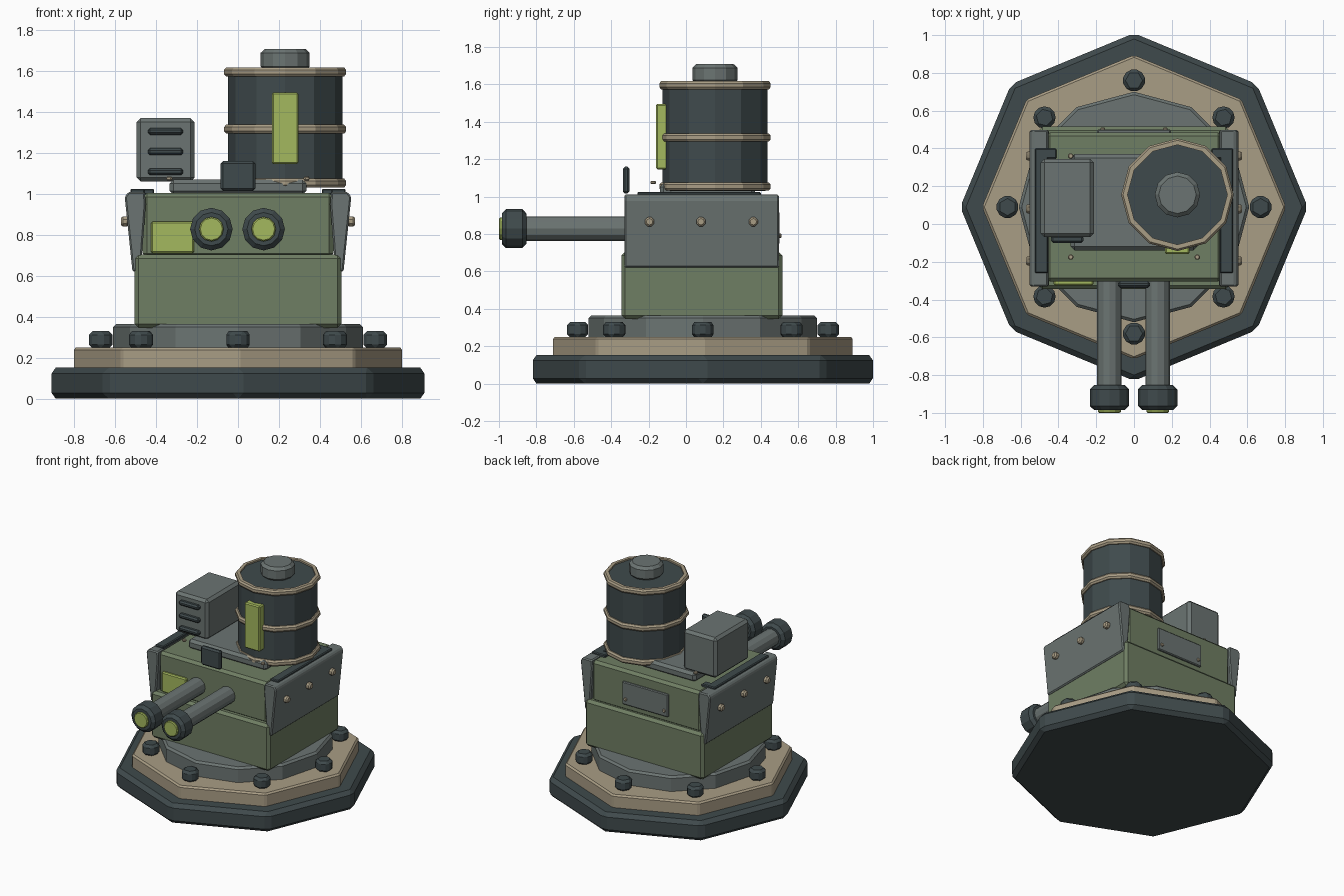
import bpy, bmesh, math
from mathutils import Matrix, Vector

if "Cube" in bpy.data.objects:
    bpy.data.objects.remove(bpy.data.objects["Cube"])


def material(name, hex_code):
    m = bpy.data.materials.new(name)
    rgb = [int(hex_code[i:i + 2], 16) / 255 for i in (0, 2, 4)]
    m.diffuse_color = [((c + 0.055) / 1.055) ** 2.4 if c > 0.04 else c / 12.92 for c in rgb] + [1]
    m.use_nodes = True
    m.node_tree.nodes["Principled BSDF"].inputs["Base Color"].default_value = m.diffuse_color
    return m


DARK = material("dark_steel", "3f4a4c")
GREY = material("mid_grey", "6b7472")
GREEN = material("olive_green", "6f7e63")
BEIGE = material("sand_beige", "a99d85")
LIME = material("glow_lime", "a4b85e")


def finish(bm, name, mat, bevel):
    bmesh.ops.recalc_face_normals(bm, faces=bm.faces)
    me = bpy.data.meshes.new(name)
    bm.to_mesh(me)
    bm.free()
    me.materials.append(mat)
    ob = bpy.data.objects.new(name, me)
    bpy.context.collection.objects.link(ob)
    if bevel:
        mod = ob.modifiers.new("bevel", "BEVEL")
        mod.width = bevel
        mod.segments = 1
        mod.limit_method = 'ANGLE'
        mod.angle_limit = math.radians(40)
    return ob


def box(name, mat, x, y, z, bevel=0.01):
    """Box from (low, high) pairs on each axis."""
    bm = bmesh.new()
    bmesh.ops.create_cube(bm, size=1)
    for v in bm.verts:
        v.co = Vector([(a + b) / 2 + c * (b - a) for c, (a, b) in zip(v.co, (x, y, z))])
    return finish(bm, name, mat, bevel)


def cyl(name, mat, centre, r, depth, sides=12, axis='Z', turn=0, bevel=0.01, r2=None):
    """Prism centred on a point, with a corner on the first axis."""
    bm = bmesh.new()
    bmesh.ops.create_cone(bm, cap_ends=True, segments=sides, radius1=r,
                          radius2=r if r2 is None else r2, depth=depth)
    rot = Matrix.Rotation(turn, 4, 'Z')
    if axis == 'Y':      # end of the cone towards -y
        rot = Matrix.Rotation(math.pi / 2, 4, 'X') @ rot
    elif axis == 'X':
        rot = Matrix.Rotation(math.pi / 2, 4, 'Y') @ rot
    bm.transform(Matrix.Translation(centre) @ rot)
    return finish(bm, name, mat, bevel)


def extrude_y(name, mat, profile, y0, y1, bevel=0.008):
    """Extrude an xz profile along y."""
    bm = bmesh.new()
    f = bm.faces.new([bm.verts.new((x, y0, z)) for x, z in profile])
    ext = bmesh.ops.extrude_face_region(bm, geom=[f])
    bmesh.ops.translate(bm, vec=(0, y1 - y0, 0),
                        verts=[v for v in ext["geom"] if isinstance(v, bmesh.types.BMVert)])
    return finish(bm, name, mat, bevel)


CY = 0.09   # centre of the base in y

# stepped base
cyl("base_slab", DARK, (0, CY, 0.076), 0.92, 0.152, 8, bevel=0.028)
cyl("base_step", BEIGE, (0, CY, 0.195), 0.805, 0.11, 8, bevel=0.012)
cyl("turning_ring", GREY, (0, CY, 0.3), 0.61, 0.13, 12, bevel=0.015)
for i in range(8):
    a = i * math.pi / 4
    cyl("base_bolt", DARK, (0.67 * math.cos(a), CY + 0.67 * math.sin(a), 0.288),
        0.066, 0.084, 6, turn=a, bevel=0.018)

# armoured body
box("lower_body", GREEN, (-0.505, 0.505), (-0.345, 0.515), (0.345, 0.705), 0.02)
box("upper_body", GREEN, (-0.465, 0.465), (-0.305, 0.485), (0.69, 1.005), 0.02)
box("roof_plate", GREY, (-0.335, 0.335), (-0.14, 0.37), (0.995, 1.07), 0.02)

# leaning side armour with rails and rivets
for s in (-1, 1):
    prof = [(0.475, 0.62), (0.515, 0.62), (0.553, 0.985), (0.535, 1.01), (0.455, 1.01), (0.45, 0.95)]
    extrude_y("side_armour", GREY, [(s * x, z) for x, z in prof], -0.33, 0.497)
    box("side_rail", DARK, sorted((s * 0.455, s * 0.525)), (-0.26, 0.40), (1.0, 1.025), 0.006)
    box("rail_catch", DARK, sorted((s * 0.41, s * 0.48)), (0.345, 0.40), (0.995, 1.025), 0.006)
    for y in (-0.195, 0.08, 0.36):
        cyl("side_rivet", BEIGE, (s * 0.552, y, 0.865), 0.028, 0.04, 8, 'X', bevel=0.01)
    for y in (-0.175, 0.36):
        cyl("roof_rivet", BEIGE, (s * 0.335, y, 1.075), 0.016, 0.018, 8, bevel=0.005)
    cyl("hatch_rivet", BEIGE, (s * 0.165, 0.502, 0.79), 0.014, 0.016, 8, 'Y', bevel=0.004)

# rear hatch, front lamp and sight block
box("rear_hatch", GREY, (-0.195, 0.195), (0.475, 0.5), (0.745, 0.92), 0.006)
box("front_lamp", LIME, (-0.425, -0.215), (-0.325, -0.29), (0.71, 0.865), 0.008)
box("sight_block", DARK, (-0.085, 0.085), (-0.338, -0.302), (1.015, 1.16), 0.012)

# twin guns
for x in (-0.13, 0.125):
    cyl("gun_barrel", GREY, (x, -0.58, 0.828), 0.065, 0.62, 12, 'Y', bevel=0)
    cyl("gun_muzzle", DARK, (x, -0.919, 0.828), 0.104, 0.132, 12, 'Y', bevel=0.022)
    cyl("muzzle_glow", LIME, (x, -0.985, 0.828), 0.06, 0.03, 12, 'Y', bevel=0.006)

# vented box with slats
box("vent_box", GREY, (-0.495, -0.212), (-0.07, 0.345), (1.06, 1.37), 0.02)
for z in (1.108, 1.206, 1.305):
    box("vent_slat", DARK, (-0.44, -0.268), (-0.1, -0.06), (z - 0.017, z + 0.017), 0.011)

# drum tank with hoops, cap and gauge
TX, TY = 0.23, 0.155
cyl("tank_drum", DARK, (TX, TY, 1.318), 0.28, 0.575, 12, bevel=0.01)
for z in (1.053, 1.316, 1.595):
    bm = bmesh.new()
    loops = []
    for r, dz in ((0.264, -0.022), (0.288, -0.022), (0.298, -0.01),
                  (0.298, 0.01), (0.288, 0.022), (0.264, 0.022)):
        loops.append([bm.verts.new((TX + r * math.cos(k * math.pi / 6),
                                    TY + r * math.sin(k * math.pi / 6), z + dz)) for k in range(12)])
    for i, lo in enumerate(loops):
        hi = loops[(i + 1) % len(loops)]
        for k in range(12):
            n = (k + 1) % 12
            bm.faces.new((lo[k], lo[n], hi[n], hi[k]))
    finish(bm, "tank_hoop", BEIGE, 0)
cyl("tank_cap", GREY, (TX, TY, 1.655), 0.12, 0.106, 12, bevel=0.02)
box("tank_gauge", LIME, (0.165, 0.295), (-0.16, -0.1), (1.145, 1.495), 0.008)
